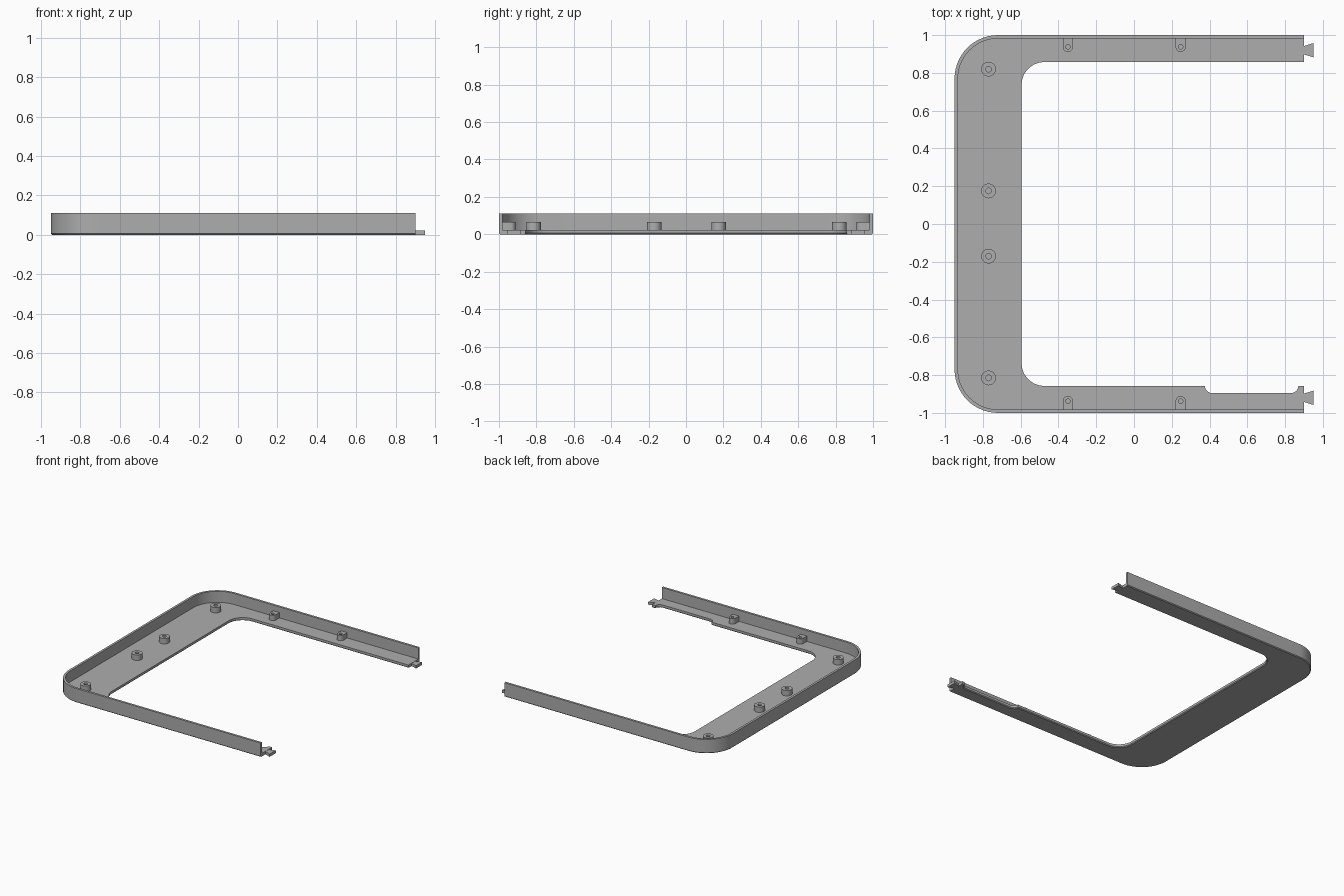
import bpy, bmesh
from math import sin, cos, pi, radians

if "Cube" in bpy.data.objects:
    bpy.data.objects.remove(bpy.data.objects["Cube"])

grey = bpy.data.materials.new("grey plastic")
grey.use_nodes = True
COLOUR = (0.42, 0.42, 0.42, 1)
grey.diffuse_color = COLOUR
grey.node_tree.nodes["Principled BSDF"].inputs["Base Color"].default_value = COLOUR

PLATE, BOSS_TOP, WALL_TOP = 0.024, 0.067, 0.112
END, SIDE, EDGE, WALL = 0.9, -0.95, 1.0, 0.018


def arc(cx, cy, r, a0, a1, n=14):
    return [(cx + r * cos(radians(a0 + (a1 - a0) * i / n)),
             cy + r * sin(radians(a0 + (a1 - a0) * i / n))) for i in range(n + 1)]


def prism(name, loops, z0, z1, chamfer=0):
    """Extrude an outline, with optional hole loops, from z0 to z1."""
    bm = bmesh.new()
    for pts in loops:
        vs = [bm.verts.new((x, y, z0)) for x, y in pts]
        if len(loops) == 1:
            bm.faces.new(vs)
        else:
            for i, v in enumerate(vs):
                bm.edges.new((v, vs[i - 1]))
    if len(loops) > 1:
        bmesh.ops.triangle_fill(bm, edges=bm.edges[:], use_beauty=True)
    ext = bmesh.ops.extrude_face_region(bm, geom=bm.faces[:], use_keep_orig=True)
    for v in ext["geom"]:
        if isinstance(v, bmesh.types.BMVert):
            v.co.z = z1
    bmesh.ops.recalc_face_normals(bm, faces=bm.faces[:])
    if chamfer:
        low = [e for e in bm.edges if all(v.co.z < z0 + 1e-5 for v in e.verts)
               and not all(v.co.x > END - 1e-4 for v in e.verts)]
        bmesh.ops.bevel(bm, geom=low, offset=chamfer, segments=1, affect='EDGES')
    mesh = bpy.data.meshes.new(name)
    bm.to_mesh(mesh)
    bm.free()
    mesh.materials.append(grey)
    ob = bpy.data.objects.new(name, mesh)
    bpy.context.collection.objects.link(ob)
    bpy.ops.object.select_all(action='DESELECT')
    ob.select_set(True)
    bpy.context.view_layer.objects.active = ob
    bpy.ops.object.shade_smooth_by_angle(angle=radians(30))
    return ob


def outer_path(inset):
    """Open path round the rounded back, from the +y arm to the -y arm."""
    r = 0.23
    c = EDGE - r
    return ([(END, EDGE - inset)] + arc(SIDE + r, c, r - inset, 90, 180)
            + arc(SIDE + r, -c, r - inset, 180, 270) + [(END, -EDGE + inset)])


# Base plate: a C shape with a shallow relief in the front arm
relief = ([(END, -0.857), (0.872, -0.857)] + arc(0.832, -0.857, 0.038, 0, -90, 6)
          + arc(0.413, -0.857, 0.038, 270, 180, 6))
inner = (relief + arc(-0.475, -0.737, 0.12, 270, 180)
         + arc(-0.475, 0.737, 0.12, 180, 90) + [(END, 0.857)])
prism("base_plate", [outer_path(0) + inner], 0, PLATE, chamfer=0.006)

# Upright rim following the outer edge
prism("rim_wall", [outer_path(0) + outer_path(WALL)[::-1]], PLATE, WALL_TOP)

# Hollow round bosses along the wide side
for i, y in enumerate((-0.815, -0.17, 0.175, 0.82)):
    prism(f"screw_boss_{i + 1}", [arc(-0.77, y, 0.039, 0, 348.75, 31),
                                  arc(-0.77, y, 0.015, 0, 345, 23)], PLATE, BOSS_TOP)

for label, s in (("back", 1), ("front", -1)):
    # Round-nosed screw tabs attached to the rim
    for i, x in enumerate((-0.35, 0.247)):
        y, r = 0.938, 0.027
        tab = [(x - r, EDGE - WALL)] + arc(x, y, r, 180, 360) + [(x + r, EDGE - WALL)]
        hole = arc(x, y, 0.012, 0, 337.5, 15)
        prism(f"{label}_screw_tab_{i + 1}",
              [[(px, s * py) for px, py in loop] for loop in (tab, hole)], PLATE, BOSS_TOP)
    # Dovetail key on the arm end
    y = s * 0.92
    prism(f"{label}_dovetail", [[(END, y - 0.022), (0.95, y - 0.038),
                                 (0.95, y + 0.038), (END, y + 0.022)]], 0, PLATE - 0.002)
